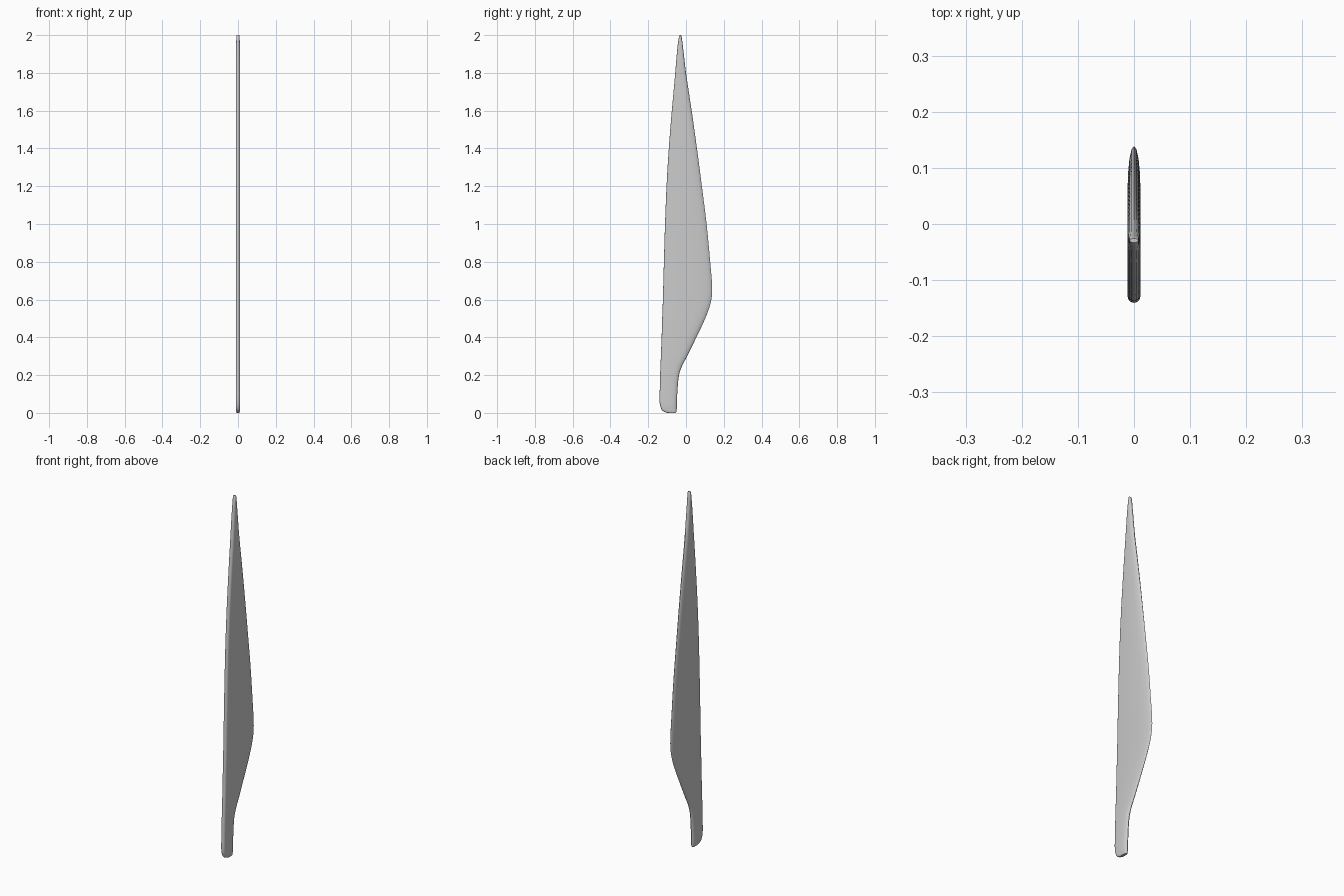
import bpy, bmesh, math

if "Cube" in bpy.data.objects:
    bpy.data.objects.remove(bpy.data.objects["Cube"], do_unlink=True)

# Outline stations from root to tip: height, front edge, back edge
STATIONS = [
    (0, -.098, -.055), (.006, -.116, -.051), (.02, -.131, -.049),
    (.06, -.14, -.048), (.12, -.139, -.045), (.2, -.137, -.037),
    (.25, -.135, -.02), (.3, -.133, .006), (.4, -.129, .055),
    (.5, -.126, .102), (.58, -.123, .13), (.65, -.121, .139),
    (.8, -.117, .128), (1, -.111, .109), (1.2, -.103, .084),
    (1.4, -.091, .058), (1.6, -.075, .03), (1.8, -.057, 0),
    (1.92, -.047, -.014), (1.97, -.041, -.02), (1.99, -.037, -.023),
    (2, -.033, -.026),
]
STEPS = 3          # smooth steps between stations
ARC = 8            # segments around each edge
HALF_THICKNESS = .0115


def smooth_value(p, t):
    """Cubic Hermite through stations with uneven spacing."""
    (z0, a0), (z1, a1), (z2, a2), (z3, a3) = p
    h = z2 - z1
    m1 = (a2 - a0) / (z2 - z0) * h
    m2 = (a3 - a1) / (z3 - z1) * h
    return (a1 * (1 + 2 * t) * (1 - t) ** 2 + m1 * t * (1 - t) ** 2
            + a2 * t * t * (3 - 2 * t) + m2 * t * t * (t - 1))


def dense_stations():
    last = len(STATIONS) - 1
    for i in range(last):
        near = [STATIONS[min(max(k, 0), last)] for k in range(i - 1, i + 3)]
        for s in range(STEPS):
            t = s / STEPS
            z = near[1][0] + (near[2][0] - near[1][0]) * t
            yield (z, smooth_value([(n[0], n[1]) for n in near], t),
                   smooth_value([(n[0], n[2]) for n in near], t))
    yield STATIONS[last]


def section(z, front, back):
    """Blunt rounded front edge, longer tapered back edge."""
    chord = back - front
    half = HALF_THICKNESS
    half *= .65 + .35 * min(1, z / .04) ** .5
    half *= .65 + .35 * min(1, (2 - z) / .15) ** .5
    nose, tail = min(.012, chord * .4), chord * .3
    points = []
    for k in range(ARC + 1):
        a = math.pi * (k / ARC - .5)
        points.append((half * math.sin(a), back - tail * (1 - math.cos(a)), z))
    for k in range(ARC + 1):
        a = math.pi * (.5 - k / ARC)
        points.append((half * math.sin(a), front + nose * (1 - math.cos(a)), z))
    return points


# Blade: loft the sections and cap both ends
bm = bmesh.new()
rings = [[bm.verts.new(p) for p in section(*s)] for s in dense_stations()]
for low, high in zip(rings, rings[1:]):
    for k in range(len(low)):
        n = (k + 1) % len(low)
        bm.faces.new((low[k], low[n], high[n], high[k]))
bm.faces.new(rings[0])
bm.faces.new(rings[-1])
bmesh.ops.recalc_face_normals(bm, faces=bm.faces)

mesh = bpy.data.meshes.new("blade")
bm.to_mesh(mesh)
bm.free()
blade = bpy.data.objects.new("blade", mesh)
bpy.context.collection.objects.link(blade)

# Plain grey finish
grey = bpy.data.materials.new("light_grey")
grey.use_nodes = True
colour = (.6, .6, .6, 1)
grey.diffuse_color = colour
grey.node_tree.nodes["Principled BSDF"].inputs["Base Color"].default_value = colour
mesh.materials.append(grey)

bpy.ops.object.select_all(action='DESELECT')
blade.select_set(True)
bpy.context.view_layer.objects.active = blade
bpy.ops.object.shade_smooth_by_angle(angle=math.radians(35))
